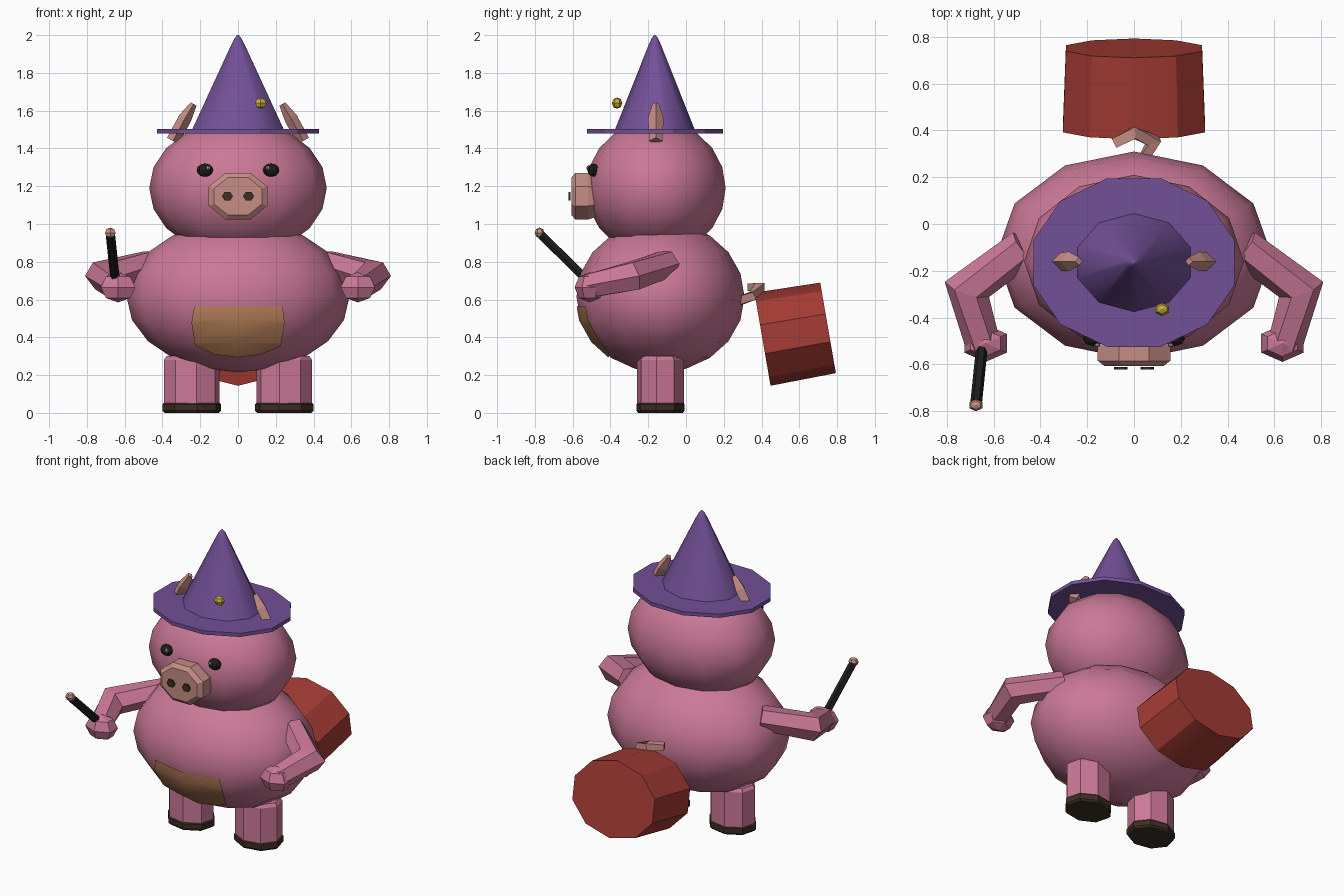
import bpy, bmesh, math
from mathutils import Vector

cube = bpy.data.objects.get("Cube")
if cube:
    bpy.data.objects.remove(cube, do_unlink=True)


def material(name, r, g, b):
    m = bpy.data.materials.new(name)
    m.use_nodes = True
    m.diffuse_color = (r, g, b, 1)
    bsdf = next(n for n in m.node_tree.nodes if n.type == 'BSDF_PRINCIPLED')
    bsdf.inputs["Base Color"].default_value = (r, g, b, 1)
    return m


PINK = material("pink skin", .60, .19, .31)
PALE = material("pale pink", .57, .27, .24)
TAN = material("tan belly", .57, .26, .12)
PURPLE = material("purple felt", .17, .08, .31)
RED = material("red barrel", .38, .045, .035)
BROWN = material("dark brown", .045, .028, .017)
BLACK = material("black", .012, .012, .012)
GOLD = material("gold", .60, .43, .04)
GREY = material("eye glint", .35, .33, .33)


def finish(name, bm, mat, angle):
    """Turn a bmesh into an object, smooth below the given angle."""
    bmesh.ops.recalc_face_normals(bm, faces=bm.faces)
    mesh = bpy.data.meshes.new(name)
    bm.to_mesh(mesh)
    bm.free()
    mesh.materials.append(mat)
    if angle:
        mesh.shade_smooth()
        mesh.set_sharp_from_angle(angle=math.radians(angle))
    obj = bpy.data.objects.new(name, mesh)
    bpy.context.collection.objects.link(obj)
    return obj


def ellipsoid_mesh(centre, radii, segments, rings):
    bm = bmesh.new()
    bmesh.ops.create_uvsphere(bm, u_segments=segments, v_segments=rings, radius=1)
    bmesh.ops.scale(bm, vec=radii, verts=bm.verts)
    bmesh.ops.translate(bm, vec=centre, verts=bm.verts)
    return bm


def ellipsoid(name, mat, centre, radii, segments=6, rings=4, angle=0):
    return finish(name, ellipsoid_mesh(centre, radii, segments, rings), mat, angle)


def sweep(name, mat, points, radii, sides, turn=0, angle=0):
    """Loft elliptical rings (width, height) along a path and cap both ends."""
    bm = bmesh.new()
    pts = [Vector(p) for p in points]
    loops = []
    for i, p in enumerate(pts):
        before = (p - pts[i - 1]).normalized() if i else Vector()
        after = (pts[i + 1] - p).normalized() if i + 1 < len(pts) else Vector()
        t = (before + after).normalized()
        u = Vector((0, 1, 0)).cross(t) if abs(t.z) > .9 else t.cross(Vector((0, 0, 1)))
        u.normalize()
        v = u.cross(t)
        w, h = radii[i]
        loop = []
        for k in range(sides):
            a = math.radians(turn) + math.tau * k / sides
            loop.append(bm.verts.new(p + u * w * math.cos(a) + v * h * math.sin(a)))
        loops.append(loop)
    for a, b in zip(loops, loops[1:]):
        for k in range(sides):
            n = (k + 1) % sides
            bm.faces.new((a[k], a[n], b[n], b[k]))
    bm.faces.new(loops[0])
    bm.faces.new(loops[-1])
    return finish(name, bm, mat, angle)


# Body and head
BODY = ((0, -.135, .615), (.59, .445, .40), 12, 10)
finish("body", ellipsoid_mesh(*BODY), PINK, 50)
ellipsoid("head", PINK, (0, -.16, 1.19), (.47, .37, .36), 12, 10, 50)

# Belly patch: a piece of the body surface trimmed to an outline and lifted
outline = [(-.23, .565), (.235, .565), (.245, .48), (.225, .36), (.12, .315),
           (0, .30), (-.12, .315), (-.225, .36), (-.245, .48)]
patch = ellipsoid_mesh(*BODY)


def trim(point, normal):
    geom = patch.verts[:] + patch.edges[:] + patch.faces[:]
    bmesh.ops.bisect_plane(patch, geom=geom, plane_co=point, plane_no=normal, clear_outer=True)


trim((0, -.2, 0), (0, 1, 0))
for (x1, z1), (x2, z2) in zip(outline, outline[1:] + outline[:1]):
    trim((x1, 0, z1), (z1 - z2, 0, x2 - x1))
patch.normal_update()
for vert in patch.verts:
    vert.co += vert.normal * .008
finish("belly_patch", patch, TAN, 50)

# Paired parts
for side, s in (("left", 1), ("right", -1)):
    x = .245 * s
    sweep(side + "_leg", PINK, [(x, -.135, z) for z in (.04, .28, .30)],
          [(.15, .125), (.15, .125), (.135, .11)], 8, 10 * s)
    sweep(side + "_foot", BROWN, [(x, -.135, z) for z in (0, .012, .045, .057)],
          [(.145, .12), (.157, .13), (.157, .13), (.145, .12)], 8, 10 * s)
    sweep(side + "_arm", PINK,
          [(.47 * s, -.10, .79), (.715 * s, -.28, .725), (.645 * s, -.52, .67)],
          [(.08, .075), (.10, .085), (.075, .07)], 6)
    ellipsoid(side + "_hand", PINK, (.635 * s, -.51, .665), (.105, .08, .08))
    ellipsoid(side + "_eye", BLACK, (.175 * s, -.49, 1.285), (.043, .032, .035), 8, 6)
    ellipsoid(side + "_eye_glint", GREY, (.157 * s, -.517, 1.297), (.013, .01, .013))
    sweep(side + "_ear", PALE, [(.345 * s, -.16, 1.44), (.28 * s, -.16, 1.56), (.235 * s, -.16, 1.635)],
          [(.035, .035), (.042, .035), (.018, .018)], 4)
    sweep(side + "_nostril", BROWN, [(.056 * s, -.612, 1.147), (.056 * s, -.622, 1.147)],
          [(.029, .027)] * 2, 6)

# Snout
sweep("snout", PALE, [(0, y, 1.147) for y in (-.48, -.52, -.585, -.607)],
      [(.155, .12), (.168, .134), (.168, .134), (.137, .108)], 8, 22.5)

# Hat
sweep("hat_brim", PURPLE, [(0, -.165, 1.478), (0, -.165, 1.502)], [(.445, .373)] * 2, 12, 15)
sweep("hat_cone", PURPLE, [(0, -.165, z) for z in (1.49, 1.95, 1.985, 2)],
      [(.26, .215), (.037, .032), (.018, .016), (.004, .004)], 10, 18, 60)
ellipsoid("hat_stud", GOLD, (.12, -.365, 1.64), (.034, .028, .03))

# Wand in the right hand
sweep("wand", BLACK, [(-.65, -.52, .70), (-.675, -.765, .94)], [(.025, .025)] * 2, 6)
ellipsoid("wand_tip", PALE, (-.676, -.775, .953), (.033, .026, .028))

# Curled tail and the barrel behind it
sweep("tail", PALE, [(.03, .26, .585), (.085, .355, .62), (0, .39, .665), (-.085, .345, .665)],
      [(.03, .03), (.04, .032), (.035, .032), (.03, .028)], 4, 45)
sweep("barrel", RED, [(0, .405, .39), (0, .752, .45)], [(.32, .25), (.306, .243)], 10, 18, 30)
